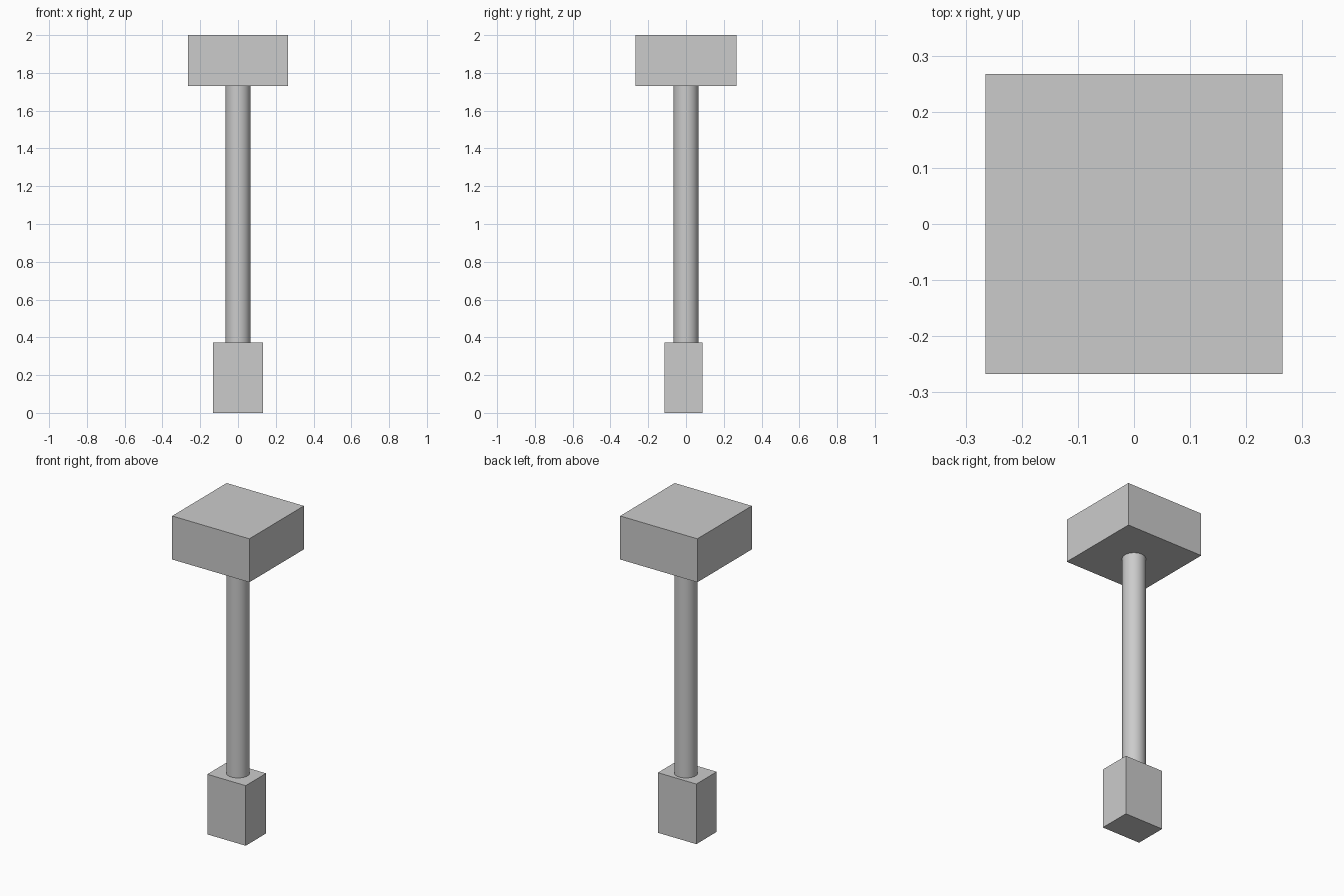
import bpy
import math

# Remove the default cube
cube = bpy.data.objects.get("Cube")
if cube:
    bpy.data.objects.remove(cube, do_unlink=True)

# Single flat colour
grey = bpy.data.materials.new("light_grey")
grey.use_nodes = True
colour = (0.6, 0.6, 0.6, 1)
grey.diffuse_color = colour
grey.node_tree.nodes["Principled BSDF"].inputs["Base Color"].default_value = colour


def finish(name):
    obj = bpy.context.object
    obj.name = name
    obj.data.materials.append(grey)
    return obj


def box(name, centre, size):
    bpy.ops.mesh.primitive_cube_add(size=1, location=centre)
    obj = finish(name)
    obj.scale = size
    bpy.ops.object.transform_apply(location=False, rotation=False, scale=True)


# Square head block
head_bottom, top = 1.73, 2.0
box("head_block", (0, 0, (head_bottom + top) / 2), (0.53, 0.535, top - head_bottom))

# Grip block, set slightly forward of the shaft
grip_top = 0.373
box("grip_block", (0, -0.013, grip_top / 2), (0.264, 0.2, grip_top))

# Round shaft, sunk a little into both blocks
sink = 0.02
low, high = grip_top - sink, head_bottom + sink
bpy.ops.mesh.primitive_cylinder_add(
    vertices=32, radius=0.066, depth=high - low, location=(0, 0, (low + high) / 2))
finish("shaft")
bpy.ops.object.shade_smooth_by_angle(angle=math.radians(30))
